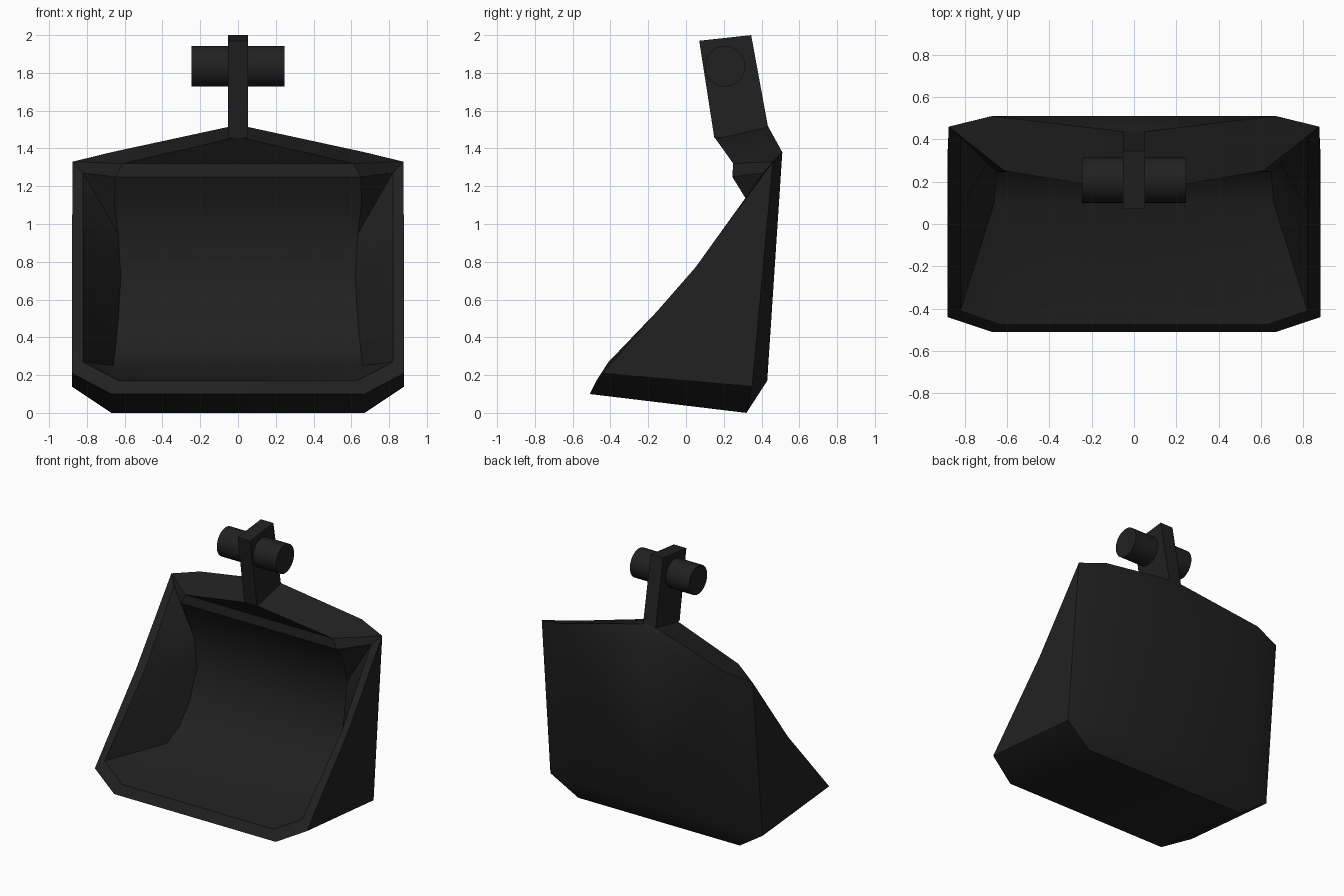
import bpy, bmesh, math

if "Cube" in bpy.data.objects:
    bpy.data.objects.remove(bpy.data.objects["Cube"])

dark = bpy.data.materials.new("dark_metal")
dark.diffuse_color = (0.015, 0.015, 0.015, 1)
dark.use_nodes = True
dark.node_tree.nodes["Principled BSDF"].inputs["Base Color"].default_value = dark.diffuse_color


def finish(ob, angle=30):
    ob.data.materials.append(dark)
    bpy.ops.object.select_all(action='DESELECT')
    ob.select_set(True)
    bpy.context.view_layer.objects.active = ob
    bpy.ops.object.shade_smooth_by_angle(angle=math.radians(angle))


def build(name, verts, faces):
    bm = bmesh.new()
    vs = {k: bm.verts.new(c) for k, c in verts.items()}
    for f in faces:
        bm.faces.new([vs[k] for k in f.split()])
    bmesh.ops.triangulate(bm, faces=[f for f in bm.faces if len(f.verts) > 4])
    # mirror the half across x = 0 and weld the seam
    bmesh.ops.mirror(bm, geom=bm.verts[:] + bm.edges[:] + bm.faces[:],
                     axis='X', merge_dist=0.0005)
    bmesh.ops.remove_doubles(bm, verts=bm.verts[:], dist=0.0005)
    bmesh.ops.recalc_face_normals(bm, faces=bm.faces[:])
    me = bpy.data.meshes.new(name)
    bm.to_mesh(me)
    bm.free()
    ob = bpy.data.objects.new(name, me)
    bpy.context.collection.objects.link(ob)
    return ob


# Scoop: right half, "0" suffix = same point on the centre line
pts = {
    # outer rim, hood lip
    "A": (.67, -.51, .10), "B": (.88, -.44, .21), "M": (.88, .05, .77),
    "C": (.875, .46, 1.33), "L": (.61, .25, 1.32),
    # outer bottom and back
    "F": (.67, .32, 0), "E": (.88, .35, .14), "G": (.67, .43, .17),
    "H": (.67, .51, 1.38),
    # inner rim
    "RA": (.63, -.475, .17), "RB": (.82, -.41, .27), "RM": (.82, .07, .77),
    "R": (.82, .41, 1.27),
    # inner floor and back wall, curling forward under the hood
    "P1": (.66, .10, .25), "P2": (.65, .23, .33), "P3": (.635, .33, .48),
    "P4": (.62, .40, .72), "P5": (.635, .385, .95), "P6": (.655, .325, 1.12),
    "N": (.65, .245, 1.25),
    # hood peak
    "l0": (0, .15, 1.46), "k0": (0, .43, 1.525),
}
for k in ("A", "F", "G", "H", "RA", "P1", "P2", "P3", "P4", "P5", "P6", "N", "L"):
    pts[k + "0"] = (0,) + pts[k][1:]

faces = [
    # outside
    "A0 A F F0", "F0 F G G0", "G0 G H H0", "A B E F", "F E G", "E C H G",
    "B M C E", "H0 H k0", "H L l0 k0", "H C L",
    # rim and hood lip
    "A0 RA0 RA A", "A RA RB B", "B RB RM M", "M RM R C", "C R N L", "L l0 L0",
    # side wall inside
    "RA P1 RB", "RB P1 P2 RM", "P2 P3 RM", "P3 P4 RM", "RM P4 P5", "RM P5 R",
    "R P5 P6", "R P6 N",
]
# floor and back wall strips
strip = ["RA", "P1", "P2", "P3", "P4", "P5", "P6", "N", "L"]
faces += [f"{a}0 {b}0 {b} {a}" for a, b in zip(strip, strip[1:])]
finish(build("scoop", pts, faces), 34)

# Upright hanger plate
prof = [(.07, 1.97), (.345, 2.0), (.435, 1.51), (.42, 1.48), (.15, 1.455)]
bm = bmesh.new()
face = bm.faces.new([bm.verts.new((-.052, y, z)) for y, z in prof])
out = bmesh.ops.extrude_face_region(bm, geom=[face])
bmesh.ops.translate(bm, vec=(.104, 0, 0),
                    verts=[v for v in out["geom"] if isinstance(v, bmesh.types.BMVert)])
bmesh.ops.recalc_face_normals(bm, faces=bm.faces[:])
me = bpy.data.meshes.new("hanger_plate")
bm.to_mesh(me)
bm.free()
plate = bpy.data.objects.new("hanger_plate", me)
bpy.context.collection.objects.link(plate)
finish(plate)

# Pivot pin through the plate
bpy.ops.mesh.primitive_cylinder_add(vertices=32, radius=.107, depth=.492,
                                    location=(0, .207, 1.835),
                                    rotation=(0, math.pi / 2, 0))
pin = bpy.context.object
pin.name = "pivot_pin"
finish(pin)
